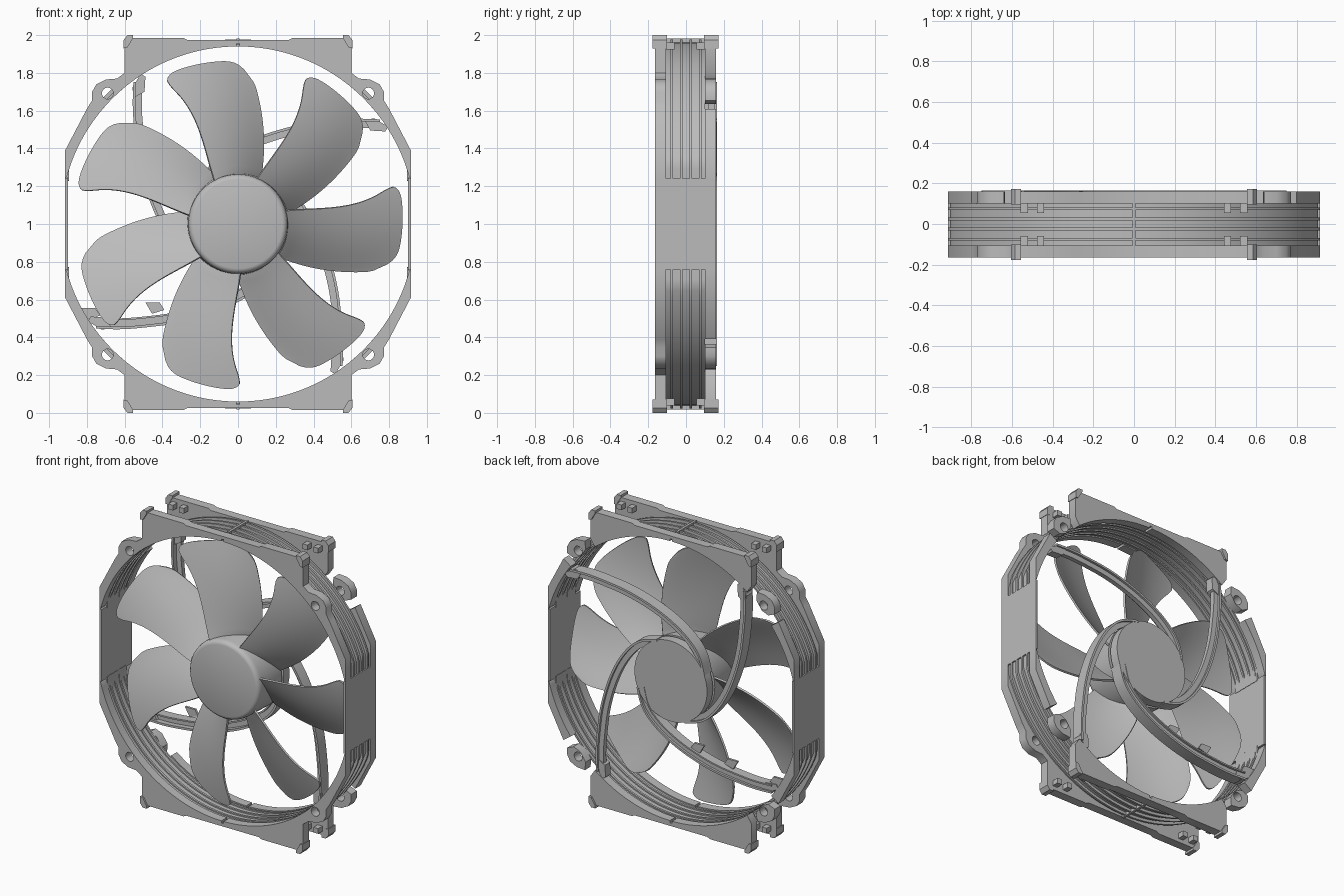
import bpy, bmesh
from math import sin, cos, pi, radians, acos, hypot

cube = bpy.data.objects.get("Cube")
if cube:
    bpy.data.objects.remove(cube)

grey = bpy.data.materials.new("light_grey")
grey.use_nodes = True
COLOUR = (0.5, 0.5, 0.5, 1)
grey.diffuse_color = COLOUR
grey.node_tree.nodes["Principled BSDF"].inputs["Base Color"].default_value = COLOUR
made = []


def add(name, data, y=0.0):
    ob = bpy.data.objects.new(name, data)
    bpy.context.collection.objects.link(ob)
    ob.location = (0, y, 1)
    data.materials.append(grey)
    made.append(ob)
    return ob


def prism(name, loops, y0, y1):
    """Front-view outlines (holes allowed) extruded from y0 to y1."""
    cu = bpy.data.curves.new(name, 'CURVE')
    cu.dimensions, cu.fill_mode = '2D', 'BOTH'
    cu.extrude = (y1 - y0) / 2
    for pts in loops:
        sp = cu.splines.new('POLY')
        sp.points.add(len(pts) - 1)
        for p, (x, z) in zip(sp.points, pts):
            p.co = (x, z, 0, 1)
        sp.use_cyclic_u = True
    add(name, cu, (y0 + y1) / 2).rotation_euler.x = pi / 2


def arc(r, a0, a1, n, cx=0, cz=0, limit=9):
    return [(min(limit, cx + r * cos(a0 + (a1 - a0) * i / n)),
             cz + r * sin(a0 + (a1 - a0) * i / n)) for i in range(n + 1)]


def rect(x0, x1, z0, z1):
    return [(x0, z0), (x1, z0), (x1, z1), (x0, z1)]


def lathe(name, profile, steps=96):
    """Profile of (radius, y) spun around the fan axis."""
    bm = bmesh.new()
    vs = [bm.verts.new((r, y, 0)) for r, y in profile]
    es = [bm.edges.new(e) for e in zip(vs, vs[1:])]
    bmesh.ops.spin(bm, geom=vs + es, cent=(0, 0, 0), axis=(0, 1, 0),
                   angle=2 * pi, steps=steps)
    bmesh.ops.remove_doubles(bm, verts=bm.verts, dist=0.0005)
    bmesh.ops.recalc_face_normals(bm, faces=bm.faces)
    me = bpy.data.meshes.new(name)
    bm.to_mesh(me)
    bm.free()
    add(name, me)


# Frame outlines for one quarter; the back flange is split around its ear
IN, SIDE = 0.94, 0.915
start = acos(0.906 / IN)
notch = [(.008, .955), (0, .955)]
top_edge = [(0, .975), (.27, .975), (.29, .985), (.57, .985), (.6, .96), (.6, .8)]
ear_edge = [(.64, .77), (.7, .765), (.75, .74), (.772, .7), (.772, .655)]
side_edge = [(.8, .61), (SIDE, .39), (SIDE, .24)]
seam = pi / 2 - .009
front_flange = top_edge + ear_edge + side_edge + arc(IN, start, seam, 40) + notch
back_top = top_edge + arc(IN, radians(53), seam, 24) + notch
back_side = side_edge + arc(IN, start, radians(37.5), 16)
back_ear = ear_edge + [(.725, .635), (.675, .655), (.635, .715)]
hole = arc(.03, 0, 2 * pi * 23 / 24, 23, .69, .692)
bumper = [(.57, .96), (.585, .935), (.605, .93), (.605, .975),
          (.585, 1.0), (.555, 1.0), (.555, .985)]
pegs = [rect(x - .018, x + .018, .925, .96) for x in (.46, .54)]


def band(r0, r1, x0, x1):
    a = radians(14)
    return arc(r0, a, pi / 2, 40, limit=x0) + arc(r1, pi / 2, a, 40, limit=x1)


FRONT, BACK = (-.165, -.105), (.1, .16)
quarter = [("front_flange", [front_flange, hole], *FRONT),
           ("back_flange_top", [back_top], *BACK),
           ("back_flange_side", [back_side], *BACK),
           ("back_ear", [back_ear, hole], *BACK),
           ("front_bumper", [bumper], -.177, -.1),
           ("back_bumper", [bumper], .095, .172),
           ("front_pegs", pegs, -.105, -.06),
           ("back_pegs", pegs, .055, .1),
           ("duct_wall", [band(.948, .96, .896, .905)], -.105, .1)]
for k in range(4):
    y = -.075 + .05 * k
    quarter.append((f"duct_rib_{k + 1}", [band(IN, .978, .896, SIDE)], y - .007, y + .007))

for sx, sname in ((1, "left"), (-1, "right")):
    for sz, zname in ((1, "upper"), (-1, "lower")):
        for part, loops, y0, y1 in quarter:
            prism(f"{part}_{zname}_{sname}",
                  [[(x * sx, z * sz) for x, z in pts] for pts in loops], y0, y1)
    # Flat side plate closing the clipped duct
    lo, hi = sorted((.9 * sx, SIDE * sx))
    prism(f"side_plate_{sname}", [rect(lo, hi, -.242, .242)], -.165, .16)

prism("seam_ribs", [rect(-.008, .008, .955, .982), rect(-.008, .008, -.982, -.955)],
      -.105, .1)

# Rotor hub and motor plate
lathe("rotor_hub", [(0, -.155), (.236, -.155), (.25, -.15), (.259, -.138), (.263, -.12),
                    (.27, .08), (0, .08)])
lathe("motor_plate", [(0, .09), (.26, .09), (.27, .1), (.27, .162), (0, .162)])

# Seven swept blades
NU, NV = 24, 24


def blade_point(u, v, turn):
    c = abs(2 * v - 1)
    tip = .88 - .02 * v - (.035 + .045 * v) * c ** 7
    r = .255 + (tip - .255) * u
    lead = 112.5 + 5.5 * ((r - .57) / .29) ** 2
    trail = 64 + 22 * (max(0, r - .28) / .55) ** .8
    # Draw the side edges in near the tip to round its corners
    pinch = .035 * max(0, (u - .85) / .15) ** 3
    w = v + pinch * (1 - 2 * v)
    a = radians(lead + (trail - lead) * w) + turn
    front, back = -.125 + .03 * u, .075 - .015 * u
    y = front + (back - front) * w - .018 * sin(pi * w)
    return (r * cos(a), y, r * sin(a))


for k in range(7):
    bm = bmesh.new()
    g = [[bm.verts.new(blade_point(i / NU, j / NV, -2 * pi * k / 7))
          for j in range(NV + 1)] for i in range(NU + 1)]
    for i in range(NU):
        for j in range(NV):
            bm.faces.new((g[i][j], g[i][j + 1], g[i + 1][j + 1], g[i + 1][j]))
    bmesh.ops.recalc_face_normals(bm, faces=bm.faces)
    me = bpy.data.meshes.new(f"blade_{k + 1}")
    bm.to_mesh(me)
    bm.free()
    mod = add(me.name, me).modifiers.new("thickness", 'SOLIDIFY')
    mod.thickness, mod.offset = .012, 0

# Four curved struts behind the rotor, each a channel with a raised rail
path = [(.75, .53), (.62, .535), (.5, .525), (.33, .505), (.15, .455),
        (0, .39), (-.12, .31), (-.2, .22), (-.23, .1)]


def smooth(pts, rounds=3):
    for _ in range(rounds):
        new = [pts[0]]
        for (ax, az), (bx, bz) in zip(pts, pts[1:]):
            new += [(.75 * ax + .25 * bx, .75 * az + .25 * bz),
                    (.25 * ax + .75 * bx, .25 * az + .75 * bz)]
        pts = new + [pts[-1]]
    return pts


def ribbon(pts, lo, hi):
    sides = ([], [])
    for i, (x, z) in enumerate(pts):
        (ax, az), (bx, bz) = pts[max(0, i - 1)], pts[min(len(pts) - 1, i + 1)]
        n = hypot(bx - ax, bz - az)
        for s, d in zip(sides, (lo, hi)):
            s.append((x - (bz - az) / n * d, z + (bx - ax) / n * d))
    return sides[0] + sides[1][::-1]


def turned(pts, k):
    for _ in range(k):
        pts = [(z, -x) for x, z in pts]
    return pts


curve = smooth(path)
for k in range(4):
    prism(f"strut_{k + 1}", [turned(ribbon(curve, -.024, .024), k)], .12, .15)
    prism(f"strut_rail_{k + 1}", [turned(ribbon(curve, -.024, -.01), k)], .085, .165)
    foot = [(.7, .495), (.78, .49), (.795, .515), (.72, .56), (.67, .55)]
    prism(f"strut_foot_{k + 1}", [turned(foot, k)], .1, .155)

# Cable channel and clips on the lower right strut
prism("cable_channel", [turned(ribbon(curve, .024, .034), 2)], .1, .165)
for i, (x, z) in enumerate(((-.79, -.47), (-.45, -.44), (-.2, -.4))):
    prism(f"cable_clip_{i + 1}", [[(x - .04, z + .025), (x + .035, z + .025),
                                   (x + .06, z - .015), (x - .005, z - .035)]], .135, .15)

# Turn the outlines into meshes and shade them
bpy.ops.object.select_all(action='DESELECT')
for ob in made:
    ob.select_set(True)
bpy.context.view_layer.objects.active = made[0]
bpy.ops.object.convert(target='MESH')
bpy.ops.object.shade_smooth_by_angle(angle=radians(35))
